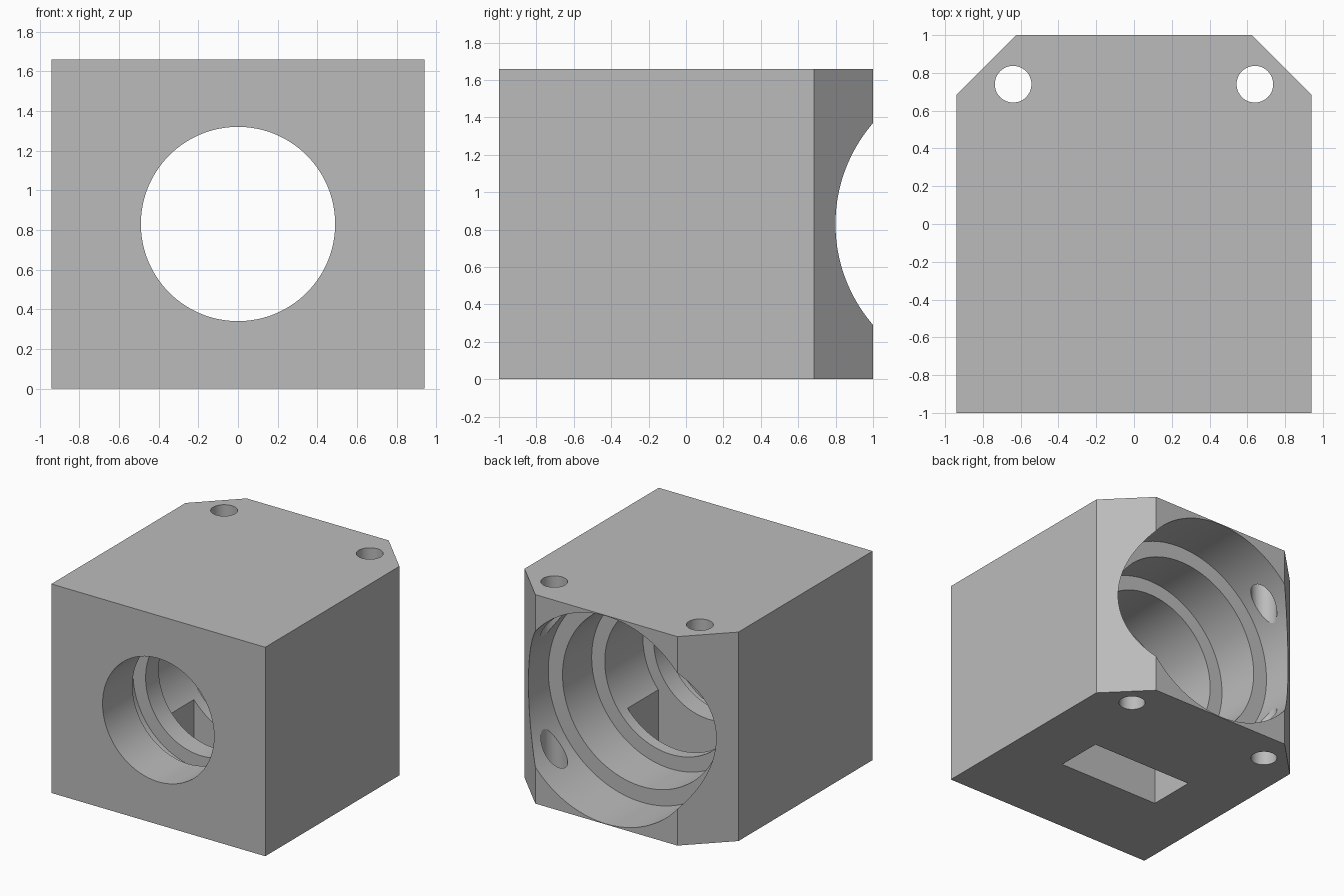
import bpy, bmesh, math
from mathutils import Matrix, Vector

cube = bpy.data.objects.get("Cube")
if cube:
    bpy.data.objects.remove(cube, do_unlink=True)

HALF_W, HEIGHT = 0.94, 1.66
CHAMFER = 0.316
AXIS_Z = HEIGHT / 2

grey = bpy.data.materials.new("plain_grey")
grey.use_nodes = True
colour = (0.5, 0.5, 0.5, 1)
grey.diffuse_color = colour
grey.node_tree.nodes["Principled BSDF"].inputs["Base Color"].default_value = colour


def make_object(name, bm):
    bmesh.ops.recalc_face_normals(bm, faces=bm.faces[:])
    mesh = bpy.data.meshes.new(name)
    bm.to_mesh(mesh)
    bm.free()
    mesh.materials.append(grey)
    obj = bpy.data.objects.new(name, mesh)
    bpy.context.collection.objects.link(obj)
    return obj


def cut(target, cutter):
    cutter.hide_render = True
    mod = target.modifiers.new("cut", 'BOOLEAN')
    mod.operation = 'DIFFERENCE'
    mod.solver = 'EXACT'
    mod.object = cutter
    bpy.context.view_layer.objects.active = target
    bpy.ops.object.modifier_apply(modifier=mod.name)
    bpy.data.objects.remove(cutter, do_unlink=True)


# Block with two chamfered rear corners
half = [(HALF_W, -1), (HALF_W, 1 - CHAMFER), (HALF_W - CHAMFER, 1)]
outline = half + [(-x, y) for x, y in reversed(half)]
bm = bmesh.new()
base = bm.faces.new([bm.verts.new((x, y, 0)) for x, y in outline])
top = bmesh.ops.extrude_face_region(bm, geom=[base])["geom"]
bmesh.ops.translate(bm, vec=(0, 0, HEIGHT),
                    verts=[v for v in top if isinstance(v, bmesh.types.BMVert)])
housing = make_object("housing_block", bm)

# Stepped bore: front hole, groove, lip, chamber and two rear counterbores
steps = [(0.49, -1.2, -0.625), (0.60, -0.625, -0.46), (0.49, -0.46, -0.295),
         (0.585, -0.295, 0.184), (0.70, 0.184, 0.55), (0.825, 0.55, 1.2)]
profile = [(0, steps[0][1])]
for radius, start, end in steps:
    profile += [(radius, start), (radius, end)]
profile.append((0, steps[-1][2]))
bm = bmesh.new()
points = [bm.verts.new((r, y, AXIS_Z)) for r, y in profile]
edges = [bm.edges.new(pair) for pair in zip(points, points[1:])]
bmesh.ops.spin(bm, geom=points + edges, cent=(0, 0, AXIS_Z), axis=(0, 1, 0),
               angle=math.tau, steps=128, use_duplicate=False)
bmesh.ops.remove_doubles(bm, verts=bm.verts[:], dist=1e-4)
cut(housing, make_object("bore_cutter", bm))

# Rectangular slot through the floor into the chamber
bm = bmesh.new()
slot = Matrix.Translation((0, -0.1025, 0.25)) @ Matrix.Diagonal((0.90, 0.385, 1.0, 1))
bmesh.ops.create_cube(bm, size=1, matrix=slot)
cut(housing, make_object("slot_cutter", bm))

# Vertical bolt holes at the rear corners
for side in (-1, 1):
    bm = bmesh.new()
    bmesh.ops.create_cone(bm, cap_ends=True, segments=48, radius1=0.097, radius2=0.097,
                          depth=HEIGHT + 0.4,
                          matrix=Matrix.Translation((side * 0.64, 0.74, AXIS_Z)))
    cut(housing, make_object("bolt_hole_cutter", bm))

# Smooth round walls, crisp edges
bpy.ops.object.select_all(action='DESELECT')
housing.select_set(True)
bpy.context.view_layer.objects.active = housing
bpy.ops.object.shade_smooth_by_angle(angle=math.radians(25))
